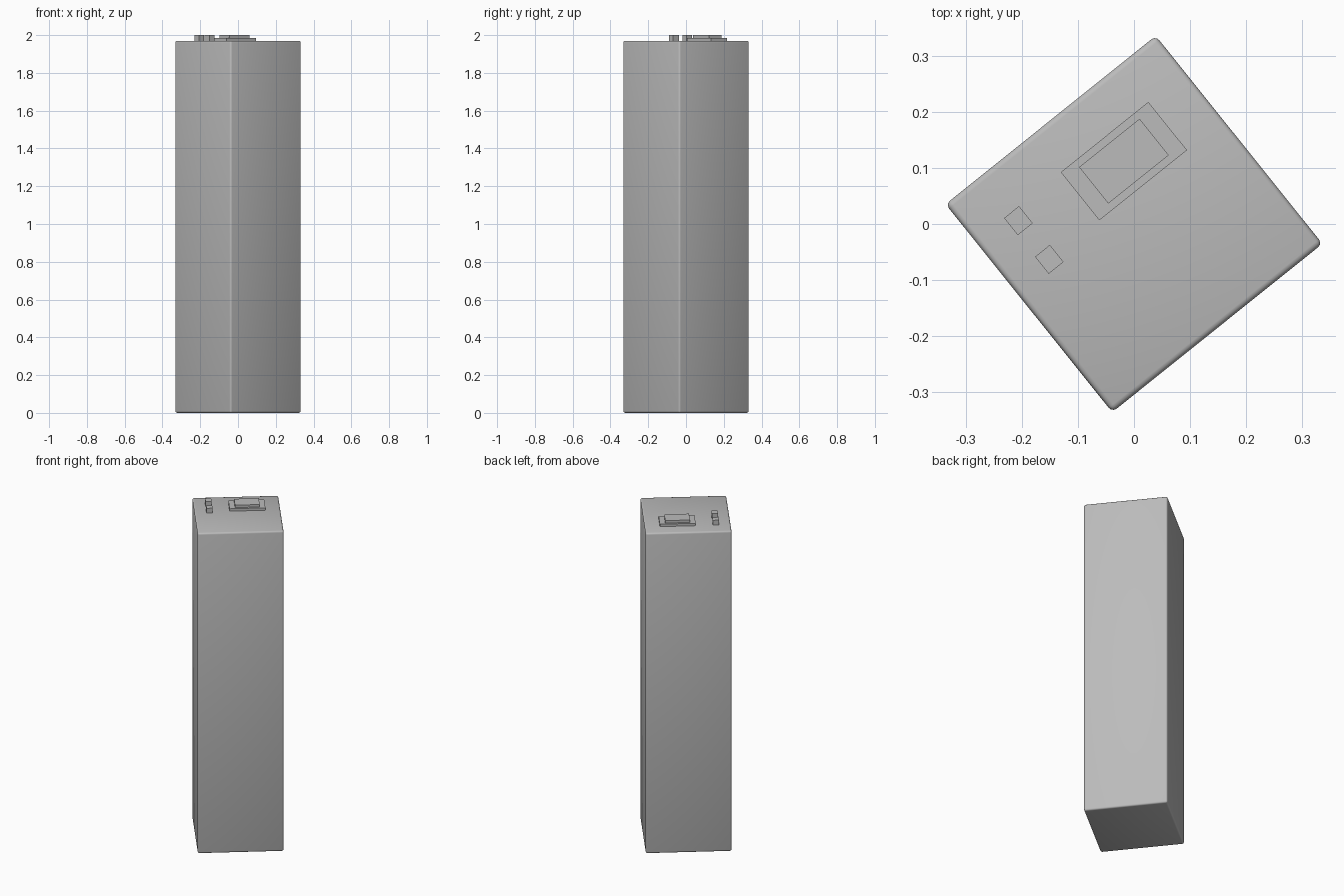
import bpy
import math

if "Cube" in bpy.data.objects:
    bpy.data.objects.remove(bpy.data.objects["Cube"], do_unlink=True)

TURN = math.radians(38.7)  # the whole tower is turned about z
BODY_TOP = 1.97

grey = bpy.data.materials.new("plain_grey")
grey.use_nodes = True
colour = (0.5, 0.5, 0.5, 1)
grey.diffuse_color = colour
grey.node_tree.nodes["Principled BSDF"].inputs["Base Color"].default_value = colour


def box(name, x, y, length, width, bottom, top):
    bpy.ops.mesh.primitive_cube_add(
        size=1, location=(x, y, (bottom + top) / 2), rotation=(0, 0, TURN))
    obj = bpy.context.object
    obj.name = name
    obj.scale = (length, width, top - bottom)
    bpy.ops.object.transform_apply(location=False, rotation=False, scale=True)
    obj.data.materials.append(grey)
    return obj


# Tall body with softly rounded edges
body = box("tower_body", 0, 0, 0.48, 0.475, 0, BODY_TOP)
bevel = body.modifiers.new("rounded_edges", "BEVEL")
bevel.width = 0.01
bevel.segments = 3
bpy.ops.object.modifier_apply(modifier=bevel.name)
bpy.ops.object.shade_smooth_by_angle(angle=math.radians(40))

# Stepped roof unit
box("roof_unit_base", -0.018, 0.112, 0.2, 0.11, BODY_TOP - 0.005, 1.985)
box("roof_unit_top", -0.018, 0.112, 0.138, 0.083, 1.98, 2.0)

# Pair of small roof vents
for side, x, y in (("back", -0.206, 0.006), ("front", -0.151, -0.063)):
    box("roof_vent_" + side, x, y, 0.034, 0.039, BODY_TOP - 0.005, 2.0)
